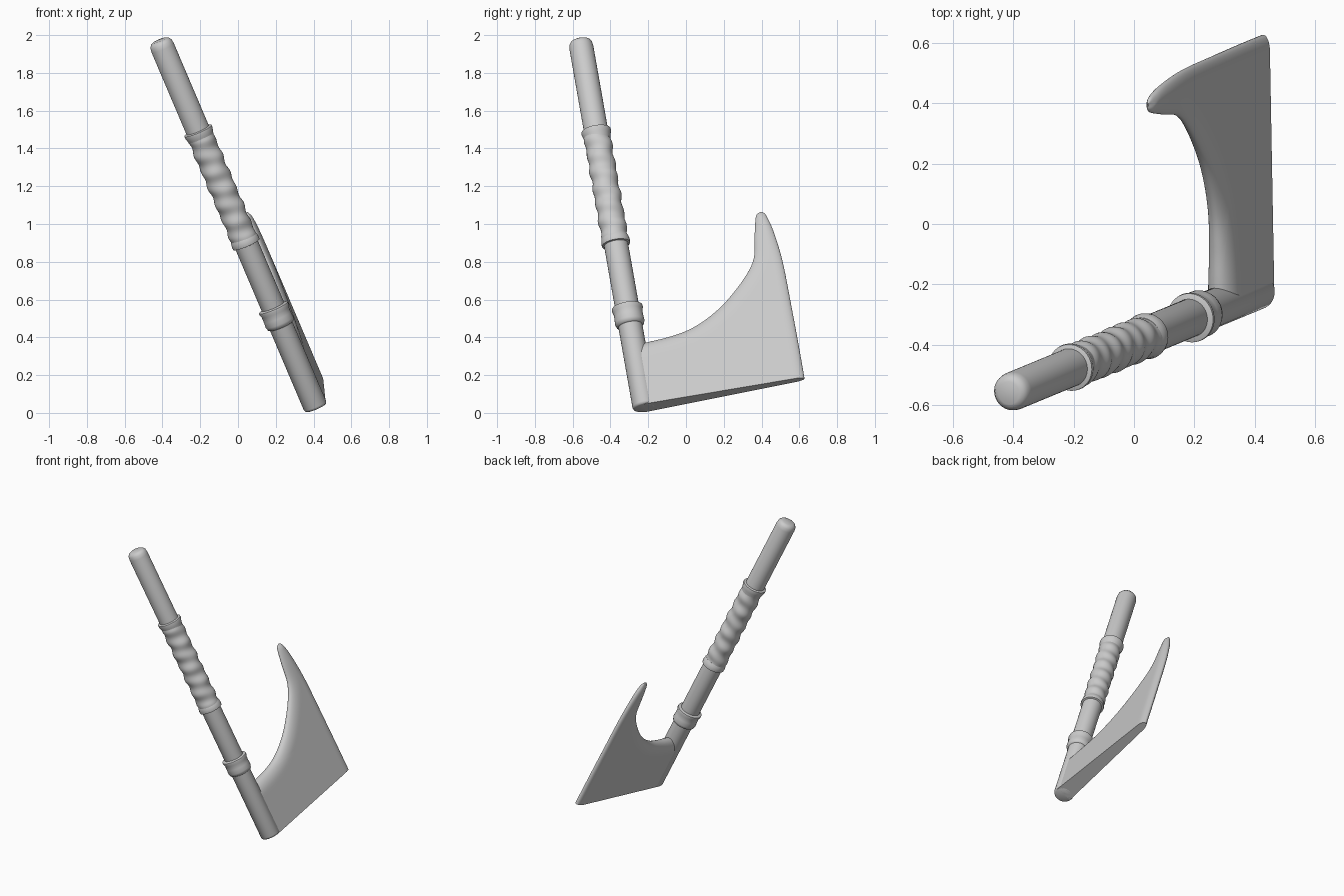
import bpy, bmesh, math
from mathutils import Matrix, Vector
from mathutils.geometry import intersect_point_line, interpolate_bezier

cube = bpy.data.objects.get("Cube")
if cube:
    bpy.data.objects.remove(cube, do_unlink=True)

grey = bpy.data.materials.new("plain grey")
grey.use_nodes = True
grey.diffuse_color = (0.6, 0.6, 0.6, 1)
grey.node_tree.nodes["Principled BSDF"].inputs["Base Color"].default_value = (0.6, 0.6, 0.6, 1)

# Tilted frame: local z runs up the handle, local y towards the cutting edge
up = Vector((-0.387, -0.16, 0.909)).normalized()
out = Vector((0.012, 0.98, 0.196))
out = (out - up * out.dot(up)).normalized()
side = out.cross(up)
FRAME = Matrix((side, out, up)).transposed().to_4x4()
FRAME.translation = (0.413, -0.218, 0.026)
R = 0.064


def finish(name, bm, angle):
    bmesh.ops.recalc_face_normals(bm, faces=bm.faces)
    mesh = bpy.data.meshes.new(name)
    bm.to_mesh(mesh)
    bm.free()
    mesh.transform(FRAME)
    mesh.materials.append(grey)
    obj = bpy.data.objects.new(name, mesh)
    bpy.context.collection.objects.link(obj)
    bpy.ops.object.select_all(action='DESELECT')
    obj.select_set(True)
    bpy.context.view_layer.objects.active = obj
    bpy.ops.object.shade_smooth_by_angle(angle=math.radians(angle))


def lathe(name, profile, bump=lambda a, z: 0.0, sides=48):
    """Turn (height, radius) points around the handle axis and cap both ends."""
    bm = bmesh.new()
    rings = []
    for z, r in profile:
        ring = []
        for k in range(sides):
            a = math.tau * k / sides
            rr = r + bump(a, z)
            ring.append(bm.verts.new((rr * math.cos(a), rr * math.sin(a), z)))
        rings.append(ring)
    for lo, hi in zip(rings, rings[1:]):
        for k in range(sides):
            j = (k + 1) % sides
            bm.faces.new((lo[k], lo[j], hi[j], hi[k]))
    bm.faces.new(rings[0])
    bm.faces.new(rings[-1])
    finish(name, bm, 50)


# Handle with softened ends
lathe("handle", [(0, R - 0.012), (0.004, R - 0.004), (0.014, R), (2.1, R),
                 (2.122, R - 0.003), (2.136, R - 0.012), (2.143, R - 0.026)])

# Lower collar with a flared upper lip
lathe("lower_collar", [(0.475, R - 0.004), (0.482, 0.073), (0.5, 0.079), (0.53, 0.077),
                       (0.56, 0.077), (0.575, 0.083), (0.585, 0.082), (0.592, R - 0.004)])

# Leather-like wrapped grip: crossing spiral ridges fading out at the ends
G0, G1 = 0.965, 1.61


def ridges(a, z):
    fade = min(1, max(0, min(z - G0, G1 - z)) / 0.05)
    wave = math.sin(a + math.tau * z / 0.095) + 0.5 * math.sin(2 * a - math.tau * z / 0.15)
    return 0.0035 * fade * wave


STEPS = 90
lathe("wrapped_grip", [(G0 + (G1 - G0) * i / STEPS, 0.07) for i in range(STEPS + 1)], ridges)

# Collars that end the grip
lathe("grip_lower_collar", [(0.95, R - 0.004), (0.953, 0.075), (0.965, 0.077),
                            (0.985, 0.074), (1.0, 0.068)])
lathe("grip_upper_collar", [(1.56, 0.068), (1.585, 0.073), (1.605, 0.079),
                            (1.616, 0.078), (1.622, R - 0.004)])


# Blade outline as (reach, height): hollow inner edge and long cutting edge
def smooth_path(points, n=8):
    pts = [Vector((x, y, 0)) for x, y in points]
    path = []
    for i in range(len(pts) - 1):
        a, b = pts[i], pts[i + 1]
        ta = (b - pts[max(i - 1, 0)]) / 6
        tb = (pts[min(i + 2, len(pts) - 1)] - a) / 6
        path += interpolate_bezier(a, a + ta, b - tb, b, n)[:-1]
    return path + [pts[-1]]


inner = smooth_path([(0, 0.36), (0.09, 0.366), (0.19, 0.373), (0.3, 0.393), (0.41, 0.44),
                     (0.52, 0.514), (0.64, 0.631), (0.705, 0.73), (0.73, 0.855),
                     (0.752, 0.955), (0.766, 0.979), (0.783, 0.986)])
outer = smooth_path([(0.86, 0), (0.86, 0.2), (0.858, 0.408), (0.853, 0.685), (0.833, 0.865),
                     (0.811, 0.955), (0.797, 0.98), (0.785, 0.986)])


def reach_at(path, z):
    for a, b in zip(path, path[1:]):
        if a.y <= z <= b.y:
            return a.x + (b.x - a.x) * (z - a.y) / max(b.y - a.y, 1e-6)
    return path[-1].x


def distance(p, path):
    best = 9.0
    for a, b in zip(path, path[1:]):
        q, t = intersect_point_line(p, a, b)
        q = a if t < 0 else b if t > 1 else q
        best = min(best, (p - q).length)
    return best


def rounded(d, r):
    return math.sqrt(max(0, 1 - (1 - min(d / r, 1)) ** 2))


def half_thickness(p):
    wedge = 0.056 - 0.034 * p.x / 0.86
    return wedge * rounded(distance(p, inner), 0.085) * rounded(distance(p, outer), 0.05) + 0.0008


# Blade: rows across from the handle to the cutting edge, mirrored front to back
COLS = 36
base_rows = [0.36 * math.sin(math.pi / 2 * i / 18) for i in range(18)]
rows = [(0.0, z) for z in base_rows] + [(p.x, p.y) for p in inner]
bm = bmesh.new()
sheets = {1: [], -1: []}
for x0, z in rows:
    x1 = reach_at(outer, z)
    for s in sheets:
        line = []
        for c in range(COLS + 1):
            t = (1 - math.cos(math.pi * c / COLS)) / 2
            p = Vector((x0 + (x1 - x0) * t, z, 0))
            line.append(bm.verts.new((s * half_thickness(p), p.x, p.y)))
        sheets[s].append(line)
for sheet in sheets.values():
    for lo, hi in zip(sheet, sheet[1:]):
        for c in range(COLS):
            bm.faces.new((lo[c], lo[c + 1], hi[c + 1], hi[c]))
# Close the bottom, the tip and the two long edges
front, back = sheets[1], sheets[-1]
for r in (0, -1):
    for c in range(COLS):
        bm.faces.new((front[r][c], front[r][c + 1], back[r][c + 1], back[r][c]))
for c in (0, -1):
    for r in range(len(rows) - 1):
        bm.faces.new((front[r][c], front[r + 1][c], back[r + 1][c], back[r][c]))
finish("axe_blade", bm, 60)
